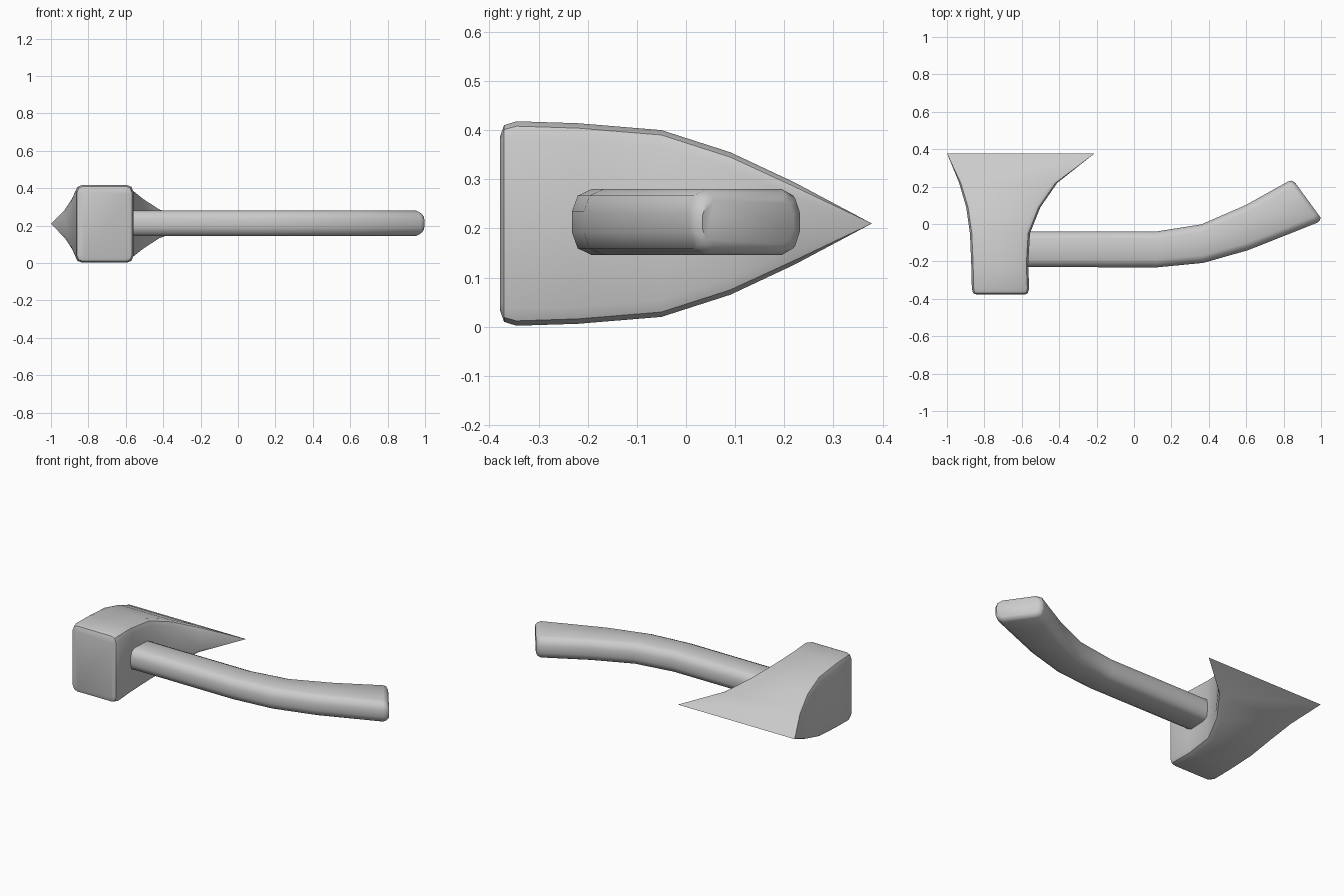
import bpy, bmesh, math
from mathutils import Vector

if "Cube" in bpy.data.objects:
    bpy.data.objects.remove(bpy.data.objects["Cube"])


def section(a, b, zc, hz, cu, cv):
    """Rounded rectangle standing on the plan line a-b, half height hz, corner size cu x cv."""
    a, b = Vector(a), Vector(b)
    mid, axis = (a + b) / 2, (a - b).normalized()
    hu = (a - b).length / 2
    pts = []
    for su, sv, start in ((1, 1, 0), (-1, 1, 90), (-1, -1, 180), (1, -1, 270)):
        for k in range(3):
            t = math.radians(start + 45 * k)
            u = su * (hu - cu) + cu * math.cos(t)
            v = sv * (hz - cv) + cv * math.sin(t)
            p = mid + axis * u
            pts.append((p.x, p.y, zc + v))
    return pts


def loft(name, zc, stations, angle):
    """Skin a row of sections and close both ends."""
    bm = bmesh.new()
    rings = [[bm.verts.new(p) for p in section(a, b, zc, *rest)] for a, b, *rest in stations]
    for r, s in zip(rings, rings[1:]):
        n = len(r)
        for i in range(n):
            bm.faces.new((r[i], r[(i + 1) % n], s[(i + 1) % n], s[i]))
    bm.faces.new(rings[0])
    if stations[-1][2] > 0:
        bm.faces.new(rings[-1])
    bmesh.ops.remove_doubles(bm, verts=bm.verts, dist=1e-5)
    bmesh.ops.recalc_face_normals(bm, faces=bm.faces)
    mesh = bpy.data.meshes.new(name)
    bm.to_mesh(mesh)
    bm.free()
    ob = bpy.data.objects.new(name, mesh)
    bpy.context.collection.objects.link(ob)
    bpy.context.view_layer.objects.active = ob
    ob.select_set(True)
    bpy.ops.object.shade_smooth_by_angle(angle=math.radians(angle))
    ob.select_set(False)
    return ob


# Axe head: blunt poll at the front, flaring to a knife edge at the back
loft("axe_head", 0.21, [
    ((-0.84, -0.378), (-0.585, -0.378), 0.178, 0.02, 0.02),
    ((-0.86, -0.37), (-0.568, -0.37), 0.200, 0.03, 0.03),
    ((-0.867, -0.345), (-0.56, -0.345), 0.208, 0.034, 0.034),
    ((-0.87, -0.22), (-0.566, -0.22), 0.204, 0.034, 0.034),
    ((-0.877, -0.05), (-0.556, -0.05), 0.190, 0.034, 0.034),
    ((-0.897, 0.09), (-0.50, 0.09), 0.145, 0.034, 0.034),
    ((-0.935, 0.22), (-0.41, 0.22), 0.084, 0.03, 0.03),
    ((-1.0, 0.378), (-0.21, 0.378), 0.0, 0.0, 0.0),
], 40)

# Handle: straight out of the head, then curving back to a rounded butt
loft("handle", 0.213, [
    ((-0.70, -0.04), (-0.70, -0.23), 0.067, 0.04, 0.046),
    ((0.12, -0.04), (0.12, -0.232), 0.067, 0.04, 0.046),
    ((0.36, -0.002), (0.37, -0.208), 0.067, 0.04, 0.046),
    ((0.595, 0.10), (0.61, -0.14), 0.067, 0.04, 0.046),
    ((0.825, 0.228), (0.978, 0.006), 0.067, 0.04, 0.046),
    ((0.842, 0.232), (0.992, 0.016), 0.060, 0.04, 0.042),
    ((0.862, 0.220), (0.998, 0.034), 0.045, 0.03, 0.030),
], 50)
